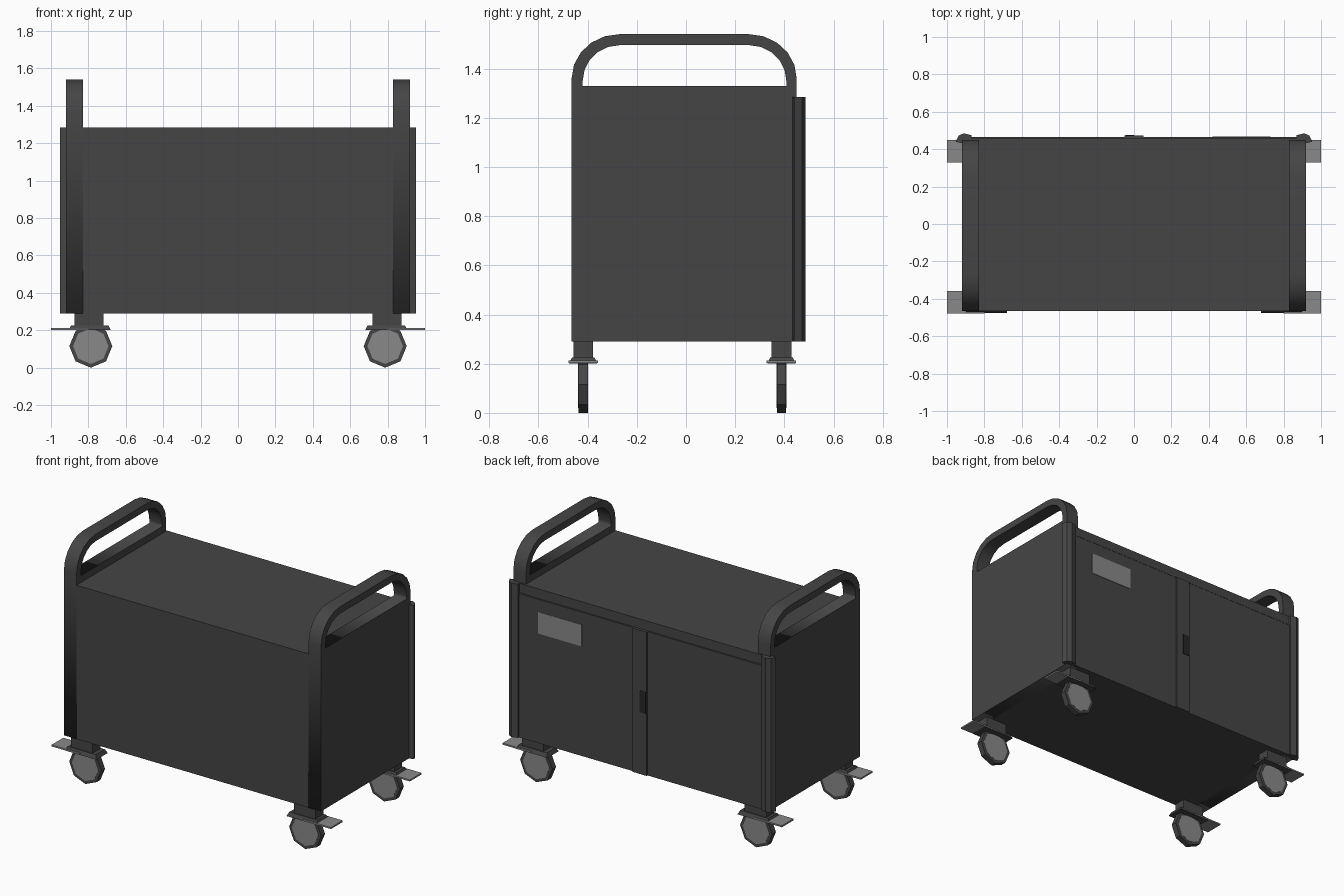
import bpy, bmesh
from math import sin, cos, pi

if "Cube" in bpy.data.objects:
    bpy.data.objects.remove(bpy.data.objects["Cube"])


def material(name, v):
    m = bpy.data.materials.new(name)
    m.diffuse_color = (v, v, v, 1)
    m.use_nodes = True
    m.node_tree.nodes["Principled BSDF"].inputs["Base Color"].default_value = m.diffuse_color
    return m


DARK = material("dark_grey", 0.06)
BLACK = material("near_black", 0.02)
LIGHT = material("light_grey", 0.25)


def finish(name, bm, mat):
    bmesh.ops.recalc_face_normals(bm, faces=bm.faces)
    me = bpy.data.meshes.new(name)
    bm.to_mesh(me)
    bm.free()
    me.materials.append(mat)
    ob = bpy.data.objects.new(name, me)
    bpy.context.collection.objects.link(ob)
    return ob


def box(name, x, y, z, mat=DARK, taper=0):
    """Box from min/max pairs; taper pulls the top edges inwards."""
    bm = bmesh.new()
    bmesh.ops.create_cube(bm, size=1)
    for v in bm.verts:
        t = taper if v.co.z > 0 else 0
        sx, sy = (1 if v.co.x > 0 else -1), (1 if v.co.y > 0 else -1)
        v.co = (x[sx > 0] - sx * t, y[sy > 0] - sy * t, z[v.co.z > 0])
    return finish(name, bm, mat)


def span(s, a, b):
    return tuple(sorted((s * a, s * b)))


def prism(name, pts, z0, z1, mat=DARK):
    bm = bmesh.new()
    f = bm.faces.new([bm.verts.new((x, y, z0)) for x, y in pts])
    ext = bmesh.ops.extrude_face_region(bm, geom=[f])["geom"]
    bmesh.ops.translate(bm, vec=(0, 0, z1 - z0),
                        verts=[e for e in ext if isinstance(e, bmesh.types.BMVert)])
    return finish(name, bm, mat)


def arch(y0, y1, bottom, top, ry, rz, n=5):
    """Outline with a flat bottom and two rounded upper corners."""
    pts = [(y0, bottom), (y1, bottom)]
    for i in range(n + 1):
        a = pi / 2 * i / n
        pts.append((y1 - ry + ry * cos(a), top - rz + rz * sin(a)))
    for i in range(n + 1):
        a = pi / 2 * (1 + i / n)
        pts.append((y0 + ry + ry * cos(a), top - rz + rz * sin(a)))
    return pts


def end_panel(name, xc):
    """End wall and push handle in one outline with a grip opening."""
    cu = bpy.data.curves.new(name, 'CURVE')
    cu.dimensions = '2D'
    cu.fill_mode = 'BOTH'
    cu.extrude = 0.045
    for pts in (arch(-0.465, 0.45, 0.29, 1.54, 0.195, 0.18),
                arch(-0.42, 0.408, 1.33, 1.495, 0.15, 0.145)):
        sp = cu.splines.new('POLY')
        sp.points.add(len(pts) - 1)
        for p, (a, b) in zip(sp.points, pts):
            p.co = (a, b, 0, 1)
        sp.use_cyclic_u = True
    cu.materials.append(DARK)
    ob = bpy.data.objects.new(name, cu)
    ob.location.x = xc
    ob.rotation_euler = (pi / 2, 0, pi / 2)
    bpy.context.collection.objects.link(ob)
    bpy.ops.object.select_all(action='DESELECT')
    ob.select_set(True)
    bpy.context.view_layer.objects.active = ob
    bpy.ops.object.convert(target='MESH')


def lathe_y(name, xc, yc, zc, rings, mat):
    """Eight-sided wheel part from (y offset, radius) rings."""
    bm = bmesh.new()
    loops = [[bm.verts.new((xc + r * cos(k * pi / 4), yc + dy, zc + r * sin(k * pi / 4)))
              for k in range(8)] for dy, r in rings]
    for a, b in zip(loops, loops[1:]):
        for k in range(8):
            bm.faces.new((a[k], a[(k + 1) % 8], b[(k + 1) % 8], b[k]))
    bm.faces.new(loops[0])
    bm.faces.new(loops[-1])
    return finish(name, bm, mat)


# Cabinet
box("cabinet_body", (-0.83, 0.83), (-0.465, 0.455), (0.29, 1.285))
box("door_header", (-0.87, 0.87), (0.445, 0.46), (1.225, 1.285))
for side, s in (("left", -1), ("right", 1)):
    end_panel(side + "_end_panel", s * 0.875)
    box(side + "_door", span(s, 0, 0.88), (0.445, 0.465), (0.29, 1.22))
    post = [(0.87, 0.45), (0.87, 0.475), (0.91, 0.485), (0.938, 0.472),
            (0.953, 0.44), (0.92, 0.432)]
    prism(side + "_hinge_post", [(s * x, y) for x, y in post], 0.29, 1.285)

# Door strip, latch and label plate on the back
box("door_strip", (-0.05, 0.05), (0.455, 0.474), (0.29, 1.22))
box("door_latch", (-0.045, 0.0), (0.46, 0.477), (0.69, 0.83), BLACK)
box("label_plate", (0.42, 0.73), (0.46, 0.468), (1.0, 1.14), LIGHT)

# Casters
for side, s in (("left", -1), ("right", 1)):
    for end, y in (("front", -0.418), ("back", 0.388)):
        n = end + "_" + side
        x = s * 0.787
        box(n + "_caster_mount", span(s, 0.72, 0.875), (y - 0.04, y + 0.04), (0.215, 0.29))
        box(n + "_caster_guard", span(s, 0.68, 0.905), (y - 0.058, y + 0.058),
            (0.2, 0.225), DARK, 0.012)
        box(n + "_brake_pedal", span(s, 0.8, 1.0), (y - 0.06, y + 0.06), (0.202, 0.212), LIGHT)
        lathe_y(n + "_wheel", x, y, 0.115,
                [(-0.019, 0.095), (-0.019, 0.115), (0.019, 0.115), (0.019, 0.095)], DARK)
        lathe_y(n + "_wheel_disc", x, y, 0.115, [(-0.0205, 0.095), (0.0205, 0.095)], LIGHT)
